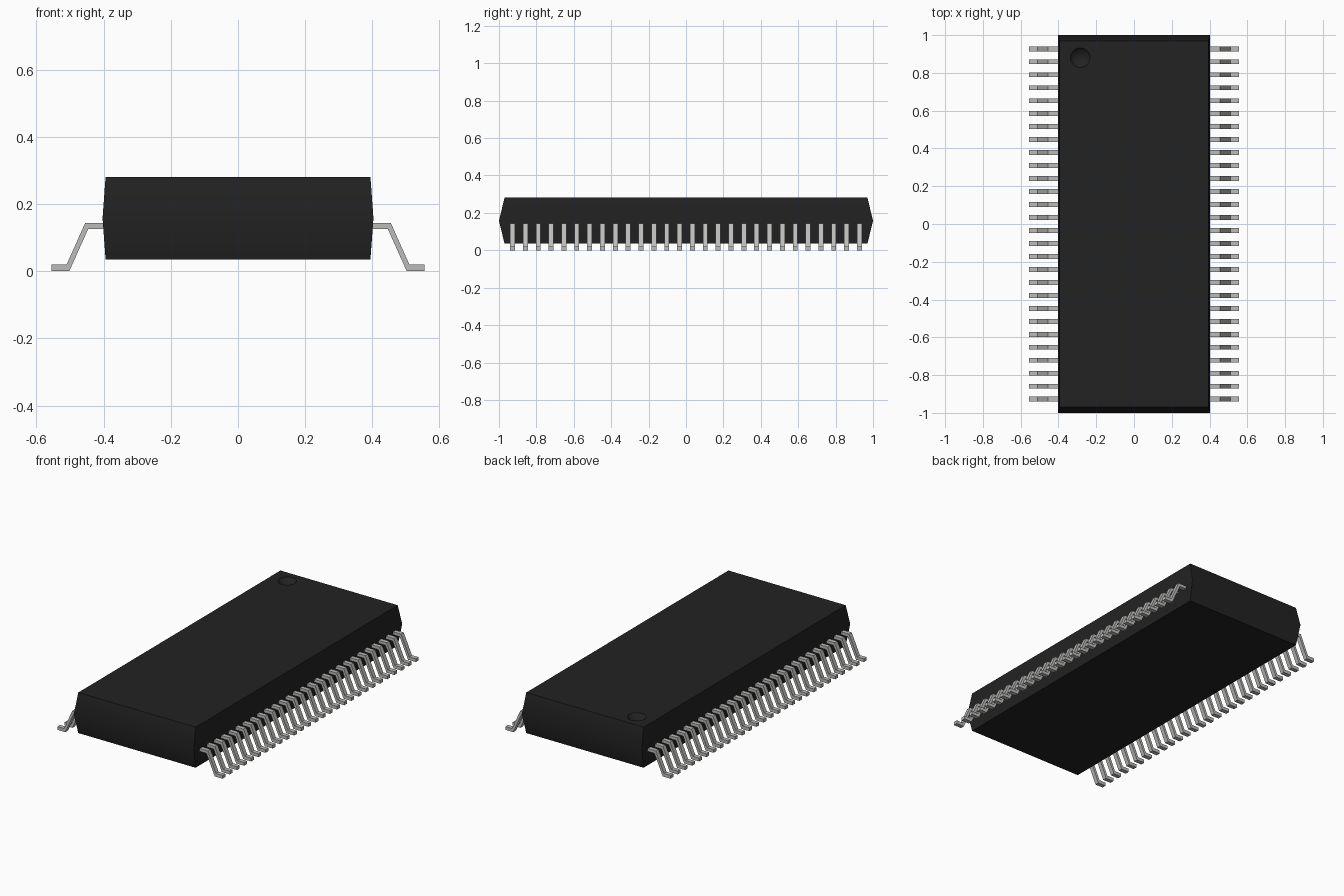
import bpy, bmesh, math
from mathutils import Matrix

cube = bpy.data.objects.get("Cube")
if cube:
    bpy.data.objects.remove(cube, do_unlink=True)


def material(name, rgb):
    m = bpy.data.materials.new(name)
    m.use_nodes = True
    m.diffuse_color = (*rgb, 1)
    bsdf = next(n for n in m.node_tree.nodes if n.type == 'BSDF_PRINCIPLED')
    bsdf.inputs["Base Color"].default_value = (*rgb, 1)
    return m


black = material("black plastic", (0.016, 0.016, 0.016))
metal = material("grey metal", (0.5, 0.5, 0.49))


def make_object(name, bm, mat):
    bmesh.ops.recalc_face_normals(bm, faces=bm.faces)
    mesh = bpy.data.meshes.new(name)
    bm.to_mesh(mesh)
    bm.free()
    mesh.materials.append(mat)
    obj = bpy.data.objects.new(name, mesh)
    bpy.context.scene.collection.objects.link(obj)
    return obj


# Body: three stacked rectangles, widest at the parting line
bm = bmesh.new()
rings = []
for hx, hy, z in [(0.394, 0.97, 0.035), (0.403, 1.0, 0.158), (0.394, 0.97, 0.281)]:
    rings.append([bm.verts.new((sx * hx, sy * hy, z))
                  for sx, sy in [(-1, -1), (1, -1), (1, 1), (-1, 1)]])
for low, high in zip(rings, rings[1:]):
    for i in range(4):
        j = (i + 1) % 4
        bm.faces.new((low[i], low[j], high[j], high[i]))
bm.faces.new(rings[0])
bm.faces.new(rings[-1])
body = make_object("body", bm, black)

# Round orientation dimple cut in the top corner
radius, depth = 0.052, 0.025
ball = (radius ** 2 + depth ** 2) / (2 * depth)
bm = bmesh.new()
bmesh.ops.create_uvsphere(bm, u_segments=32, v_segments=32, radius=ball,
                          matrix=Matrix.Translation((-0.285, 0.88, 0.281 - depth + ball)))
cutter = make_object("dimple_cutter", bm, black)
cutter.hide_render = True
cut = body.modifiers.new("dimple", 'BOOLEAN')
cut.operation = 'DIFFERENCE'
cut.solver = 'EXACT'
cut.object = cutter
bpy.ops.object.select_all(action='DESELECT')
body.select_set(True)
bpy.context.view_layer.objects.active = body
bpy.ops.object.modifier_apply(modifier=cut.name)
bpy.data.objects.remove(cutter, do_unlink=True)
bpy.ops.object.shade_smooth_by_angle(angle=math.radians(30))

# Gull-wing leads: one bent profile, extruded along y and repeated in a row
PROFILE = [(0.39, 0.143), (0.455, 0.143), (0.51, 0.02), (0.555, 0.02),
           (0.555, 0.0), (0.502, 0.0), (0.446, 0.125), (0.39, 0.125)]
COUNT, PITCH, WIDTH = 28, 0.0687, 0.026


def lead_row(name, side):
    bm = bmesh.new()
    for k in range(COUNT):
        y = (k - (COUNT - 1) / 2) * PITCH
        near, far = [[bm.verts.new((side * x, y + o, z)) for x, z in PROFILE]
                     for o in (-WIDTH / 2, WIDTH / 2)]
        bm.faces.new(near)
        bm.faces.new(far)
        for i in range(len(PROFILE)):
            j = (i + 1) % len(PROFILE)
            bm.faces.new((near[i], near[j], far[j], far[i]))
    return make_object(name, bm, metal)


lead_row("left_leads", 1)
lead_row("right_leads", -1)
